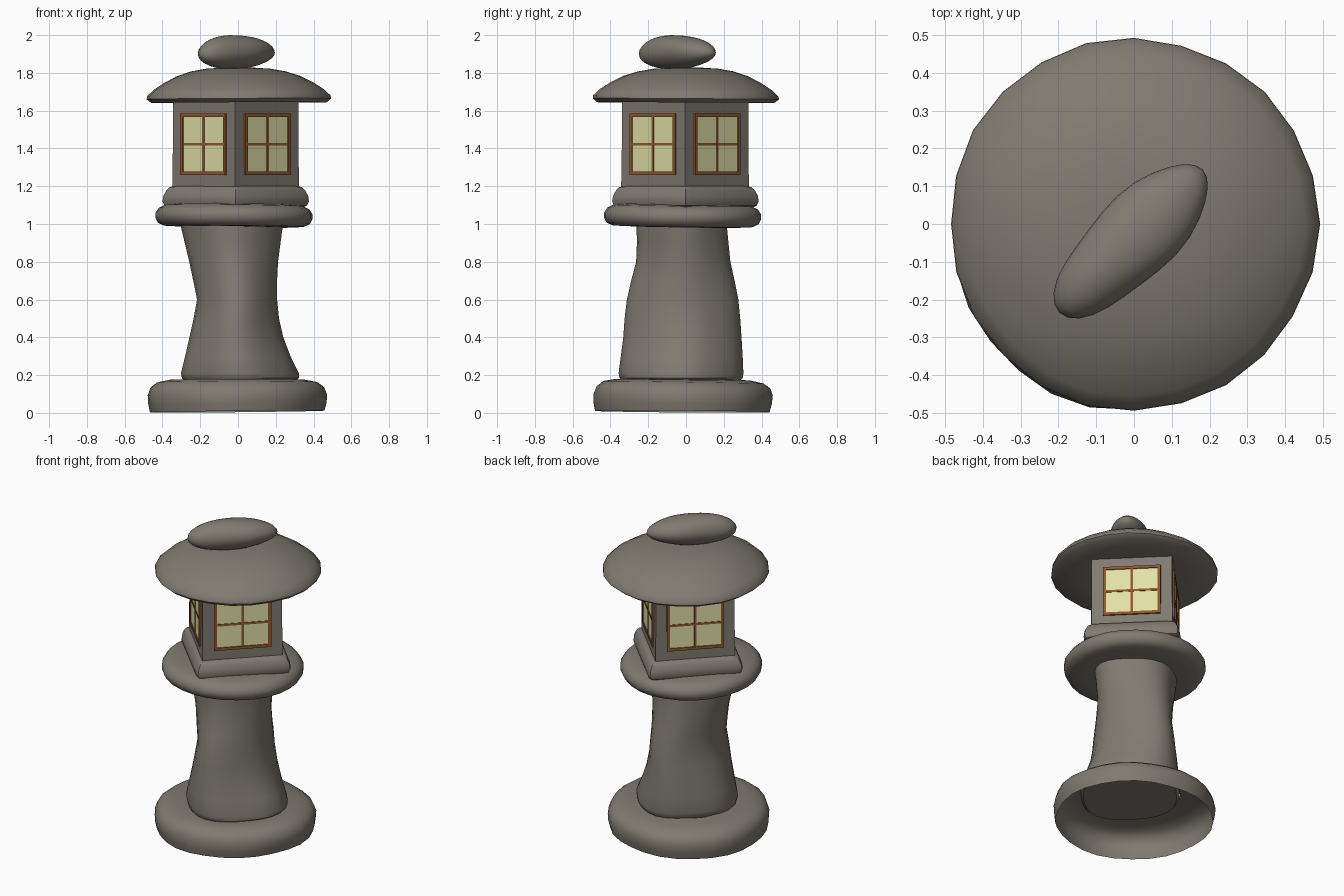
import bpy, bmesh, math
from mathutils import Vector

if "Cube" in bpy.data.objects:
    bpy.data.objects.remove(bpy.data.objects["Cube"])


def material(name, rgb):
    m = bpy.data.materials.new(name)
    m.diffuse_color = (*rgb, 1)
    m.use_nodes = True
    m.node_tree.nodes["Principled BSDF"].inputs["Base Color"].default_value = m.diffuse_color
    return m


STONE = material("weathered stone", (0.215, 0.195, 0.165))
WOOD = material("brown wood", (0.27, 0.10, 0.03))
PANE = material("pale yellow pane", (0.76, 0.75, 0.39))


def finish(name, bm, mat, angle=40):
    me = bpy.data.meshes.new(name)
    bm.to_mesh(me)
    bm.free()
    me.materials.append(mat)
    ob = bpy.data.objects.new(name, me)
    bpy.context.collection.objects.link(ob)
    bpy.ops.object.select_all(action='DESELECT')
    ob.select_set(True)
    bpy.context.view_layer.objects.active = ob
    if angle:
        bpy.ops.object.shade_smooth_by_angle(angle=math.radians(angle))
    return ob


def loft(name, rings, bottom=True, top=True, angle=40):
    """Skin a list of rings of points, ordered bottom to top."""
    bm = bmesh.new()
    loops = [[bm.verts.new(p) for p in r] for r in rings]
    n = len(loops[0])
    for a, b in zip(loops, loops[1:]):
        for i in range(n):
            j = (i + 1) % n
            bm.faces.new((a[i], a[j], b[j], b[i]))
    if bottom:
        bm.faces.new(loops[0][::-1])
    if top:
        bm.faces.new(loops[-1])
    return finish(name, bm, STONE, angle)


def ring(z, cx, cy, rx, ry, wob=0.0, ph=0.0, square=0.0, tilt=0.0, n=28):
    """Uneven hand-cut oval; square pushes corners out along x and y."""
    pts = []
    for i in range(n):
        t = math.tau * i / n
        k = 1 + square * (math.cos(4 * t) - 1)
        k += wob * (math.sin(3 * t + ph) + 0.7 * math.sin(7 * t + 2 * ph))
        x, y = rx * k * math.cos(t), ry * k * math.sin(t)
        pts.append((cx + x, cy + y, z + tilt * math.cos(t + ph)))
    return pts


# Foot stone: open, hollow shell
loft("foot_stone", [
    ring(z, -0.01, -0.015, r, r, 0.010, 0.6 + 5 * z, tilt=t)
    for r, z, t in [(0.462, 0.007, 0.006), (0.472, 0.05, 0.005), (0.475, 0.095, 0.004),
                    (0.460, 0.135, 0.006), (0.425, 0.162, 0.007), (0.36, 0.175, 0.005),
                    (0.27, 0.178, 0.0)]], bottom=False, top=False, angle=60)

# Leaning pillar: (z, left, right, front, back) read off the silhouettes
PILLAR = [(0.165, -.28, .30, -.33, .28), (0.185, -.297, .322, -.352, .30),
          (0.21, -.302, .322, -.357, .304), (0.30, -.28, .278, -.345, .30),
          (0.40, -.257, .24, -.332, .294), (0.50, -.235, .217, -.325, .287),
          (0.60, -.217, .207, -.313, .277), (0.70, -.237, .207, -.29, .257),
          (0.80, -.258, .212, -.264, .235), (0.90, -.282, .225, -.26, .225),
          (1.01, -.308, .24, -.262, .214)]
loft("pillar", [ring(z, (l + r) / 2, (f + b) / 2, (r - l) / 2, (b - f) / 2, square=0.04)
                for z, l, r, f, b in PILLAR])

# Round shelf stone
loft("shelf_stone", [
    ring(z, -0.022, -0.02, r, r, 0.005, 2.2, tilt=0.006)
    for r, z in [(0.30, 0.985), (0.37, 0.988), (0.402, 1.003), (0.416, 1.03), (0.416, 1.055),
                 (0.398, 1.082), (0.365, 1.098), (0.30, 1.105)]], angle=60)


def diamond(z, s, cx=-0.012, cy=-0.003, soft=0.03):
    """Square turned 45 degrees with small cut corners."""
    pts = []
    for k in range(4):
        a = Vector((math.cos(k * math.pi / 2), math.sin(k * math.pi / 2)))
        side = Vector((-a.y, a.x))
        for q in (a * (s - soft) - side * soft, a * (s - soft * 0.4),
                  a * (s - soft) + side * soft):
            pts.append((cx + q.x, cy + q.y, z))
    return pts


# Square sill under the lantern box
loft("box_sill", [diamond(z, s) for s, z in
                  [(0.365, 1.085), (0.39, 1.098), (0.40, 1.12), (0.395, 1.15),
                   (0.378, 1.18), (0.362, 1.195), (0.34, 1.20)]], angle=35)

# Lantern box, one corner to the front
C = [Vector((-0.345, -0.005, 0)), Vector((-0.015, -0.34, 0)),
     Vector((0.32, -0.005, 0)), Vector((-0.015, 0.33, 0))]
MID = sum(C, Vector()) / 4
loft("lantern_box", [[MID + (c - MID) * s + Vector((0, 0, z)) for c in C]
                     for s, z in ((1.01, 1.19), (1.0, 1.4), (1.0, 1.66))], angle=20)


# Four-pane windows on every box face
def plate(bm, org, u, n, u0, u1, z0, z1, depth):
    vs = [bm.verts.new(org + u * a + n * d + Vector((0, 0, z)))
          for d in (-0.004, depth) for a, z in ((u0, z0), (u1, z0), (u1, z1), (u0, z1))]
    for f in ((3, 2, 1, 0), (4, 5, 6, 7), (0, 1, 5, 4), (1, 2, 6, 5), (2, 3, 7, 6), (3, 0, 4, 7)):
        bm.faces.new([vs[i] for i in f])


for k, side in enumerate(("front_left", "front_right", "back_right", "back_left")):
    a, b = C[k], C[(k + 1) % 4]
    u = (b - a).normalized()
    n = Vector((u.y, -u.x, 0))
    org = (a + b) / 2
    w, z0, z1, t = 0.17, 1.26, 1.585, 0.018
    zm = (z0 + z1) / 2
    bm = bmesh.new()
    plate(bm, org, u, n, -w + t / 2, w - t / 2, z0 + t / 2, z1 - t / 2, 0.004)
    finish("window_panes_" + side, bm, PANE, 0)
    bm = bmesh.new()
    for x0, x1 in ((-w, -w + t), (w - t, w)):
        plate(bm, org, u, n, x0, x1, z0, z1, 0.010)
    for a0, a1 in ((z0, z0 + t), (z1 - t, z1)):
        plate(bm, org, u, n, -w + t, w - t, a0, a1, 0.010)
    plate(bm, org, u, n, -0.007, 0.007, z0 + t, z1 - t, 0.008)
    plate(bm, org, u, n, -w + t, w - t, zm - 0.007, zm + 0.007, 0.007)
    finish("window_frame_" + side, bm, WOOD, 0)

# Domed roof stone
loft("roof_stone", [
    ring(z, 0.0, 0.0, r, r * 1.01, 0.006, 1.0, tilt=t, n=24)
    for r, z, t in [(0.30, 1.645, 0), (0.465, 1.643, 0.002), (0.488, 1.662, 0.004),
                    (0.486, 1.678, 0.004), (0.45, 1.712, 0.004), (0.40, 1.745, 0.003),
                    (0.33, 1.782, 0.002), (0.25, 1.808, 0), (0.17, 1.822, 0),
                    (0.08, 1.828, 0), (0.01, 1.83, 0)]], angle=45)

# Long pebble on top, lying diagonally
bm = bmesh.new()
bmesh.ops.create_uvsphere(bm, u_segments=28, v_segments=16, radius=1)
ca = math.sqrt(0.5)
for v in bm.verts:
    x, y, z = v.co
    z = z * 0.09 * (1 - 0.12 * x) + 0.008 * math.sin(2.5 * x + 1) * (1 - z * z)
    x, y = 0.268 * x, 0.108 * y * (1 + 0.06 * math.sin(4 * x))
    v.co = (-0.008 + (x - y) * ca, -0.045 + (x + y) * ca, 1.909 + z)
finish("top_pebble", bm, STONE, 60)
